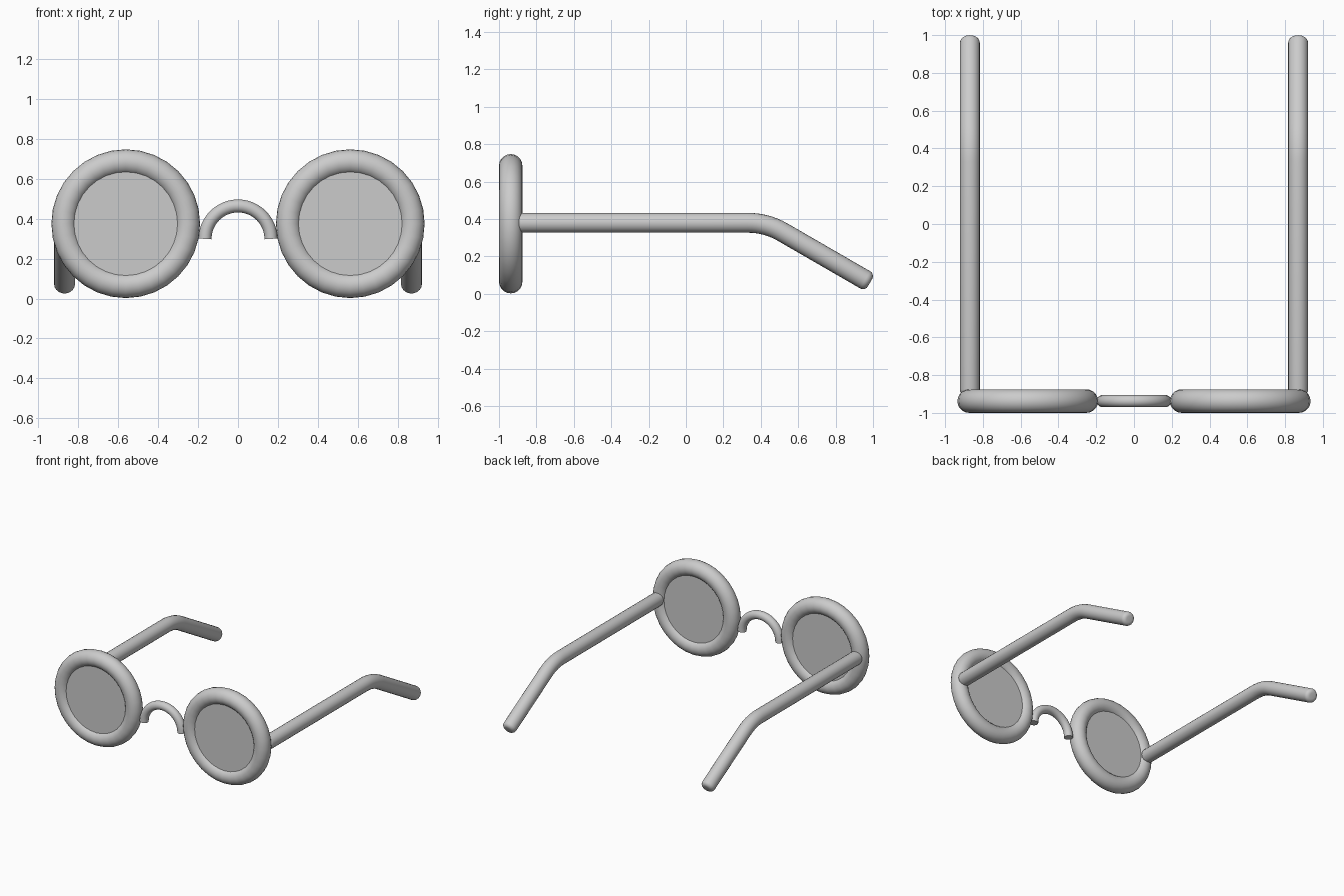
import bpy, bmesh
from math import sin, cos, pi, radians, tan
from mathutils import Vector

if "Cube" in bpy.data.objects:
    bpy.data.objects.remove(bpy.data.objects["Cube"])

GREY = (0.6, 0.6, 0.6, 1)
grey = bpy.data.materials.new("plain grey")
grey.use_nodes = True
grey.diffuse_color = GREY
grey.node_tree.nodes["Principled BSDF"].inputs["Base Color"].default_value = GREY

FRONT_Y = -0.9375      # centre plane of rims and bridge
RIM_X, RIM_Z = 0.5625, 0.375


def finish(name, bm):
    bmesh.ops.recalc_face_normals(bm, faces=bm.faces)
    mesh = bpy.data.meshes.new(name)
    bm.to_mesh(mesh)
    bm.free()
    mesh.materials.append(grey)
    obj = bpy.data.objects.new(name, mesh)
    bpy.context.collection.objects.link(obj)
    bpy.ops.object.select_all(action='DESELECT')
    bpy.context.view_layer.objects.active = obj
    obj.select_set(True)
    bpy.ops.object.shade_smooth_by_angle(angle=radians(35))
    return obj


def sweep(name, points, radii, side, closed=False, sides=20):
    """Round tube along a flat path; side is the normal of the path's plane."""
    bm = bmesh.new()
    rings, n = [], len(points)
    for i, (p, r) in enumerate(zip(points, radii)):
        before = points[i - 1] if closed else points[max(i - 1, 0)]
        after = points[(i + 1) % n] if closed else points[min(i + 1, n - 1)]
        up = side.cross((after - before).normalized())
        angles = [2 * pi * k / sides for k in range(sides)]
        rings.append([bm.verts.new(p + r * (side * cos(a) + up * sin(a))) for a in angles])
    for i in range(n if closed else n - 1):
        a, b = rings[i], rings[(i + 1) % n]
        for k in range(sides):
            m = (k + 1) % sides
            bm.faces.new((a[k], a[m], b[m], b[k]))
    if not closed:
        bm.faces.new(rings[0])
        bm.faces.new(rings[-1])
    return finish(name, bm)


def arc(cx, cz, radius, total, steps):
    return [Vector((cx + radius * cos(total * i / steps), FRONT_Y,
                    cz + radius * sin(total * i / steps))) for i in range(steps + 1)]


def arm_path(x):
    """Straight temple, smooth bend downwards, rounded ends."""
    slope, bend_r, z, bend_y = radians(30), 0.37, 0.38, 0.43
    r, edge, steps = 0.053, 0.03, 5
    start = Vector((x, -0.905, z))
    end = Vector((x, 0.984, 0.06))
    ahead = Vector((0, 1, 0))
    down = Vector((0, cos(slope), -sin(slope)))
    bend_start = bend_y - bend_r * tan(slope / 2)
    quarter = [pi / 2 * i / steps for i in range(steps + 1)]
    pts = [start + ahead * edge * (1 - cos(a)) for a in quarter]
    radii = [r - edge + edge * sin(a) for a in quarter]
    for i in range(9):
        a = slope * i / 8
        pts.append(Vector((x, bend_start + bend_r * sin(a), z - bend_r * (1 - cos(a)))))
        radii.append(r)
    for a in reversed(quarter):
        pts.append(end - down * edge * (1 - cos(a)))
        radii.append(r - edge + edge * sin(a))
    return pts, radii


Y_AXIS, X_AXIS = Vector((0, 1, 0)), Vector((1, 0, 0))

for label, s in (("left", 1), ("right", -1)):
    # Round rim
    ring = arc(s * RIM_X, RIM_Z, 0.31, 2 * pi, 32)[:-1]
    sweep(label + "_rim", ring, [0.0625] * len(ring), Y_AXIS, closed=True)

    # Thick flat lens set into the rim
    bm = bmesh.new()
    bmesh.ops.create_cone(bm, cap_ends=True, segments=32, radius1=0.265,
                          radius2=0.265, depth=0.074)
    for v in bm.verts:
        x, y, z = v.co
        v.co = (s * RIM_X + x, FRONT_Y + z, RIM_Z + y)
    finish(label + "_lens", bm)

    # Temple arm
    pts, radii = arm_path(s * 0.869)
    sweep(label + "_arm", pts, radii, X_AXIS)

# Arched nose bridge
arch = arc(0, 0.299, 0.165, pi, 24)
sweep("bridge", arch, [0.0325] * len(arch), Y_AXIS)
